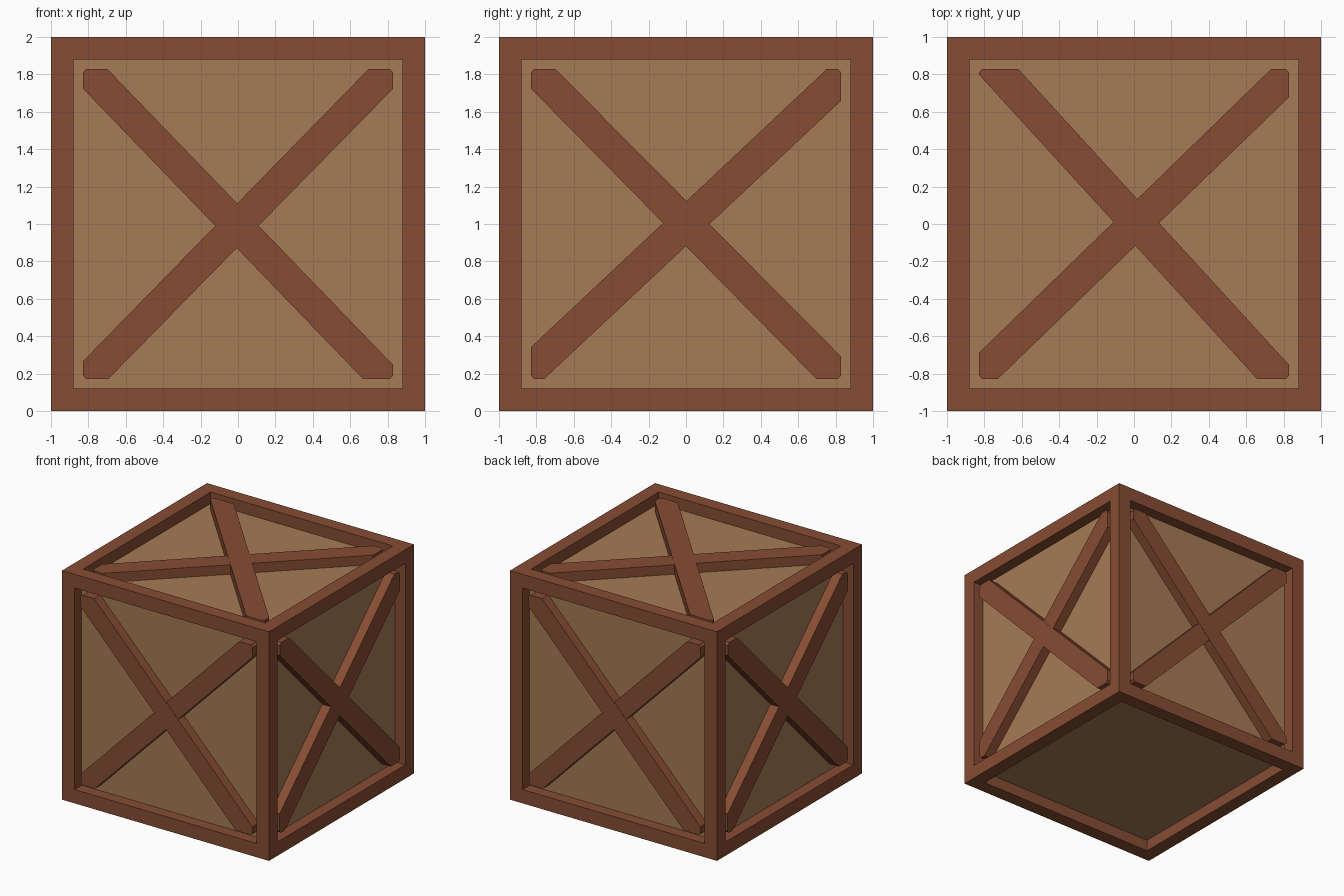
import bpy, bmesh
from math import pi
from mathutils import Matrix, Vector

if "Cube" in bpy.data.objects:
    bpy.data.objects.remove(bpy.data.objects["Cube"])

HALF, INNER, FLOOR, TOP = 1.0, 0.83, 0.90, 0.985  # cube, frame opening, panel and brace levels


def material(name, rgb):
    m = bpy.data.materials.new(name)
    m.diffuse_color = (*rgb, 1)
    m.use_nodes = True
    m.node_tree.nodes["Principled BSDF"].inputs["Base Color"].default_value = m.diffuse_color
    return m


def finish(name, bm, mat):
    bmesh.ops.recalc_face_normals(bm, faces=bm.faces)
    me = bpy.data.meshes.new(name)
    bm.to_mesh(me)
    bm.free()
    me.materials.append(mat)
    ob = bpy.data.objects.new(name, me)
    bpy.context.collection.objects.link(ob)
    return ob


dark = material("dark_wood", (0.24, 0.073, 0.033))
light = material("light_wood", (0.38, 0.196, 0.089))
up = Matrix.Translation((0, 0, 1))

# Frame: cube with a recess in each side, floors left open for the panels
bm = bmesh.new()
bmesh.ops.create_cube(bm, size=2 * HALF, matrix=up)
sides = bm.faces[:]
bmesh.ops.inset_individual(bm, faces=sides, thickness=HALF - INNER)
ext = bmesh.ops.extrude_discrete_faces(bm, faces=sides)["faces"]
for f in ext:
    bmesh.ops.translate(bm, verts=f.verts, vec=f.normal * (FLOOR - HALF))
bmesh.ops.delete(bm, geom=ext, context='FACES')
finish("frame", bm, dark)

# Panels: inner box
bm = bmesh.new()
bmesh.ops.create_cube(bm, size=2 * FLOOR, matrix=up)
finish("panels", bm, light)


def plank(bm, s, v0, u0, v1, u1, base):
    """Diagonal board from (-,s) corner to (+,-s) corner, ends trimmed by the frame."""
    k, c = INNER, INNER - 0.02
    pts = [(-k, s * v0), (-k, s * c), (-c, s * k), (-u0, s * k),
           (k, -s * v1), (k, -s * c), (c, -s * k), (u1, -s * k)]
    f = bm.faces.new([bm.verts.new((u, v, base)) for u, v in pts])
    r = bmesh.ops.extrude_face_region(bm, geom=[f])["geom"]
    bmesh.ops.translate(bm, vec=(0, 0, TOP - base),
                        verts=[g for g in r if isinstance(g, bmesh.types.BMVert)])


# Braces: where each board meets the frame opening (falling board, rising board)
front = ((.725, .70, .755, .67), (.735, .695, .725, .70))
right = ((.725, .70, .71, .70), (.66, .76, .66, .755))
top = ((.80, .62, .755, .66), (.69, .73, .68, .735))
upright = Matrix.Rotation(pi / 2, 4, 'X')
for name, (fall, rise), turn in (
        ("front", front, upright),
        ("right", right, Matrix.Rotation(pi / 2, 4, 'Z') @ upright),
        ("back", front, Matrix.Rotation(pi, 4, 'Z') @ upright),
        ("left", right, Matrix.Rotation(-pi / 2, 4, 'Z') @ upright),
        ("top", top, Matrix.Identity(4))):
    for label, s, ends in (("falling", 1, fall), ("rising", -1, rise)):
        bm = bmesh.new()
        plank(bm, s, *ends, FLOOR - 0.02)
        if s < 0:  # hairline step avoids coplanar overlap at the crossing
            bmesh.ops.translate(bm, verts=bm.verts, vec=(0, 0, -0.002))
        bm.transform(up @ turn)
        finish(f"{name}_{label}_brace", bm, dark)
